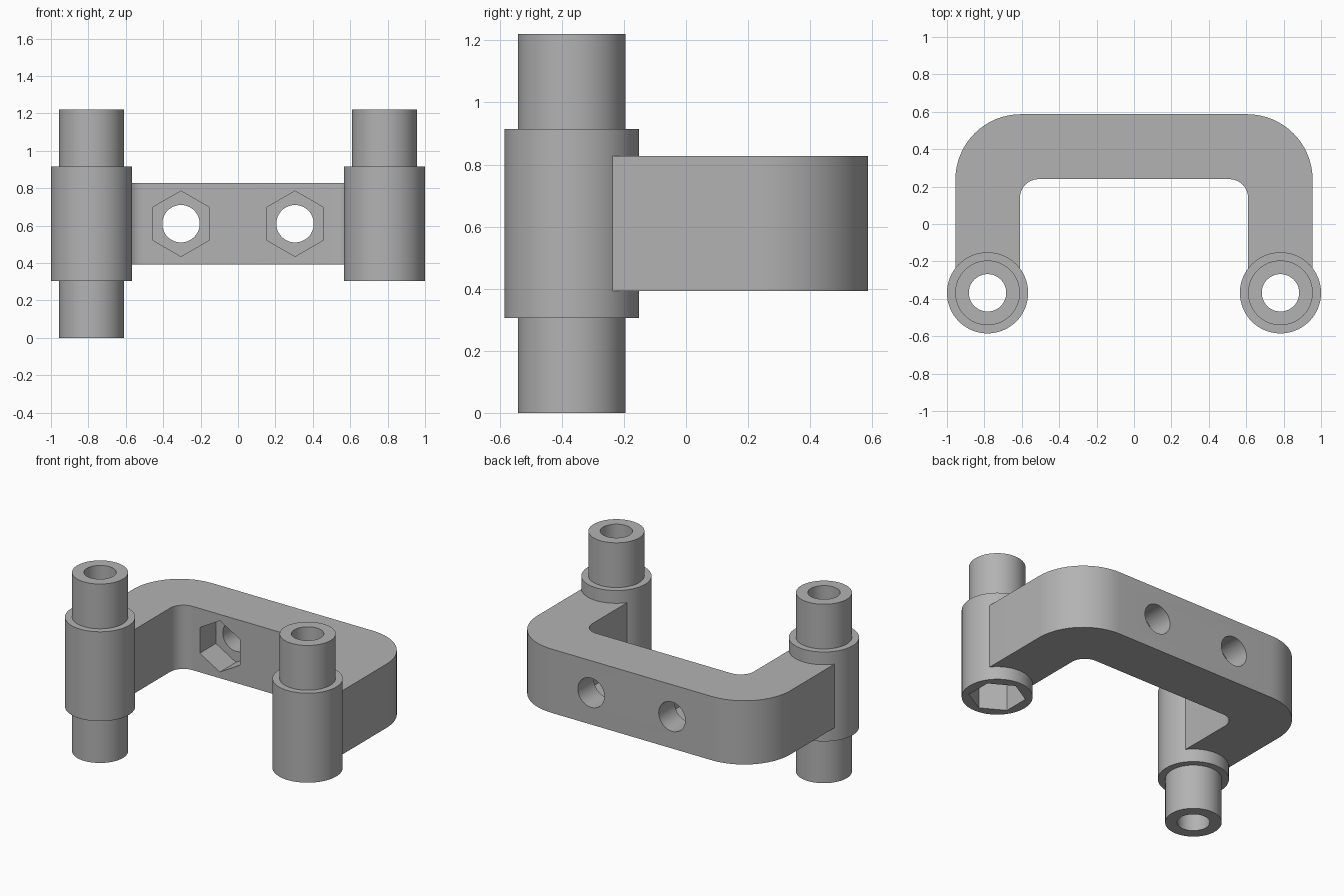
import bpy, bmesh, math
from mathutils import Matrix

if "Cube" in bpy.data.objects:
    bpy.data.objects.remove(bpy.data.objects["Cube"])

POST_X, POST_Y = 0.783, -0.368
MID_Z = 0.61

grey = bpy.data.materials.new("plain grey")
grey.diffuse_color = (0.45, 0.45, 0.45, 1)
grey.use_nodes = True
grey.node_tree.nodes["Principled BSDF"].inputs["Base Color"].default_value = grey.diffuse_color


def prism(name, points, z0, z1, matrix=Matrix()):
    """Closed outline in xy extruded from z0 to z1, then transformed."""
    bm = bmesh.new()
    face = bm.faces.new([bm.verts.new((x, y, z0)) for x, y in points])
    res = bmesh.ops.extrude_face_region(bm, geom=[face])
    top = [g for g in res["geom"] if isinstance(g, bmesh.types.BMVert)]
    bmesh.ops.translate(bm, verts=top, vec=(0, 0, z1 - z0))
    bmesh.ops.transform(bm, matrix=matrix, verts=bm.verts)
    bmesh.ops.recalc_face_normals(bm, faces=bm.faces)
    mesh = bpy.data.meshes.new(name)
    bm.to_mesh(mesh)
    bm.free()
    mesh.materials.append(grey)
    obj = bpy.data.objects.new(name, mesh)
    bpy.context.collection.objects.link(obj)
    return obj


def arc(cx, cy, r, a0, a1, n):
    return [(cx + r * math.cos(math.radians(a0 + (a1 - a0) * i / n)),
             cy + r * math.sin(math.radians(a0 + (a1 - a0) * i / n)))
            for i in range(n + 1)]


def ring(r, n, start=0):
    return arc(0, 0, r, start, start + 360, n)[:-1]


def combine(target, tool, operation):
    mod = target.modifiers.new("combine", 'BOOLEAN')
    mod.operation = operation
    mod.solver = 'EXACT'
    mod.object = tool
    bpy.context.view_layer.objects.active = target
    bpy.ops.object.modifier_apply(modifier=mod.name)
    bpy.data.objects.remove(tool)


# U-shaped bracket: rounded outer corners, tighter inner corners
outline = ([(0.955, POST_Y)] + arc(0.605, 0.237, 0.35, 0, 90, 16)
           + arc(-0.605, 0.237, 0.35, 90, 180, 16) + [(-0.955, POST_Y), (-0.61, POST_Y)]
           + arc(-0.51, 0.14, 0.10, 180, 90, 10)
           + arc(0.51, 0.14, 0.10, 90, 0, 10) + [(0.61, POST_Y)])
bracket = prism("hinge_bracket", outline, 0.393, 0.828)

# Posts: wide collar with a narrower pin; the left pin also sticks out below
for side, pin_bottom in ((-1, 0.0), (1, 0.5)):
    at = Matrix.Translation((side * POST_X, POST_Y, 0))
    combine(bracket, prism("collar", ring(0.217, 64), 0.305, 0.915, at), 'UNION')
    combine(bracket, prism("pin", ring(0.173, 64), pin_bottom, 1.22, at), 'UNION')

# Bores through the posts, bolt holes and nut pockets in the back bar
for side in (-1, 1):
    at = Matrix.Translation((side * POST_X, POST_Y, 0))
    combine(bracket, prism("post_bore", ring(0.1, 48), -0.1, 1.4, at), 'DIFFERENCE')
    across = Matrix.Translation((side * 0.305, 0, MID_Z)) @ Matrix.Rotation(-math.pi / 2, 4, 'X')
    combine(bracket, prism("bolt_hole", ring(0.1, 48), 0.1, 0.8, across), 'DIFFERENCE')
    combine(bracket, prism("nut_pocket", ring(0.175, 6, 30), 0.1, 0.414, across), 'DIFFERENCE')

# Nut pocket under the right post
at = Matrix.Translation((POST_X, POST_Y, 0))
combine(bracket, prism("post_nut_pocket", ring(0.175, 6, 30), 0.1, 0.505, at), 'DIFFERENCE')

# Smooth round walls with crisp edges
bpy.ops.object.select_all(action='DESELECT')
bracket.select_set(True)
bpy.context.view_layer.objects.active = bracket
bpy.ops.object.shade_smooth_by_angle(angle=math.radians(30))
